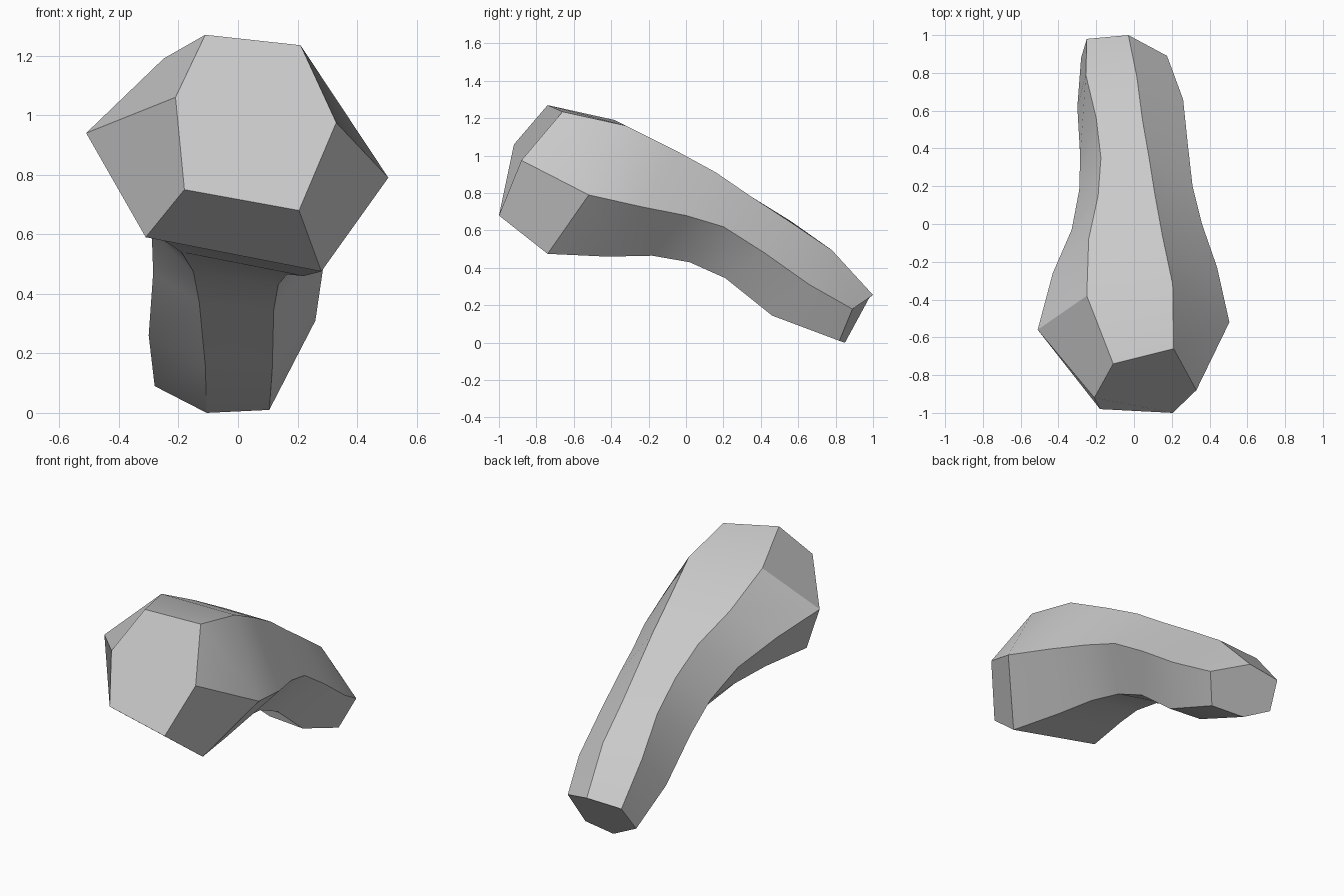
import bpy
import bmesh
import math
from mathutils import Vector

cube = bpy.data.objects.get("Cube")
if cube:
    bpy.data.objects.remove(cube, do_unlink=True)


def make_material(name, colour):
    material = bpy.data.materials.new(name)
    material.diffuse_color = colour
    material.use_nodes = True
    shader = material.node_tree.nodes["Principled BSDF"]
    shader.inputs["Base Color"].default_value = colour
    return material


def rail(xs, ys, zs):
    """One long ridge running from head to tail, measured in hundredths."""
    return [Vector(point) / 100 for point in zip(xs, ys, zs)]


# Six ridges of the bent hexagonal body, clockwise from the upper right-hand one
upper_minus = rail((-11, -25, -24, -19, -17.5, -20, -25.5, -25),
                   (-74, -38, -8, 15, 35, 56, 79, 98),
                   (127, 119, 104, 91.5, 78, 65, 47, 24))
upper_plus = rail((21, 20.5, 15, 11, 8, 4.5, 1.5, -3),
                  (-66, -32, -6, 16, 35, 55, 78, 100),
                  (123.5, 116, 103, 91, 78, 65, 49.5, 25.5))
side_plus = rail((33, 50.5, 44, 36, 31, 28.5, 26, 17.5),
                 (-88, -52, -23, 0, 20, 42, 66, 89),
                 (97.5, 79, 72.5, 68, 62, 48, 31, 18))
lower_plus = rail((20.5, 28, 22, 16.5, 13.5, 12, 11.5, 10.5),
                  (-100, -74, -42, -18, 2, 21, 46, 82),
                  (68, 47.5, 46, 46.5, 43, 34.5, 14.5, 1))
lower_minus = rail((-18, -31, -25, -19, -15, -13, -11, -10.5),
                   (-98, -72, -41, -20, 2, 21, 46, 85),
                   (75, 59, 58, 54, 47.5, 37, 16, 0))
side_minus = rail((-21, -51, -43, -33, -29, -28.5, -30, -28),
                  (-92, -56, -26, -3, 18, 36, 62, 88),
                  (106, 94, 86, 74, 61, 47, 26, 9))
rails = [upper_minus, upper_plus, side_plus,
         lower_plus, lower_minus, side_minus]


def loft(name, rails, material):
    """Bridge neighbouring ridges with quads and close both ends."""
    bm = bmesh.new()
    lines = [[bm.verts.new(point) for point in line] for line in rails]
    for index, line in enumerate(lines):
        following = lines[(index + 1) % len(lines)]
        for a, b, c, d in zip(line, line[1:], following[1:], following):
            bm.faces.new((a, b, c, d))
    bm.faces.new([line[0] for line in lines])
    bm.faces.new([line[-1] for line in reversed(lines)])
    bmesh.ops.recalc_face_normals(bm, faces=bm.faces)
    mesh = bpy.data.meshes.new(name)
    bm.to_mesh(mesh)
    bm.free()
    mesh.materials.append(material)
    obj = bpy.data.objects.new(name, mesh)
    bpy.context.collection.objects.link(obj)
    return obj


# Faceted body: flared head, curved shank and slanted tail
body = loft("faceted_body", rails,
            make_material("plain grey", (0.6, 0.6, 0.6, 1)))

# Soft bends along the length, crisp ridges and end faces
bpy.ops.object.select_all(action="DESELECT")
body.select_set(True)
bpy.context.view_layer.objects.active = body
bpy.ops.object.shade_smooth_by_angle(angle=math.radians(30))
